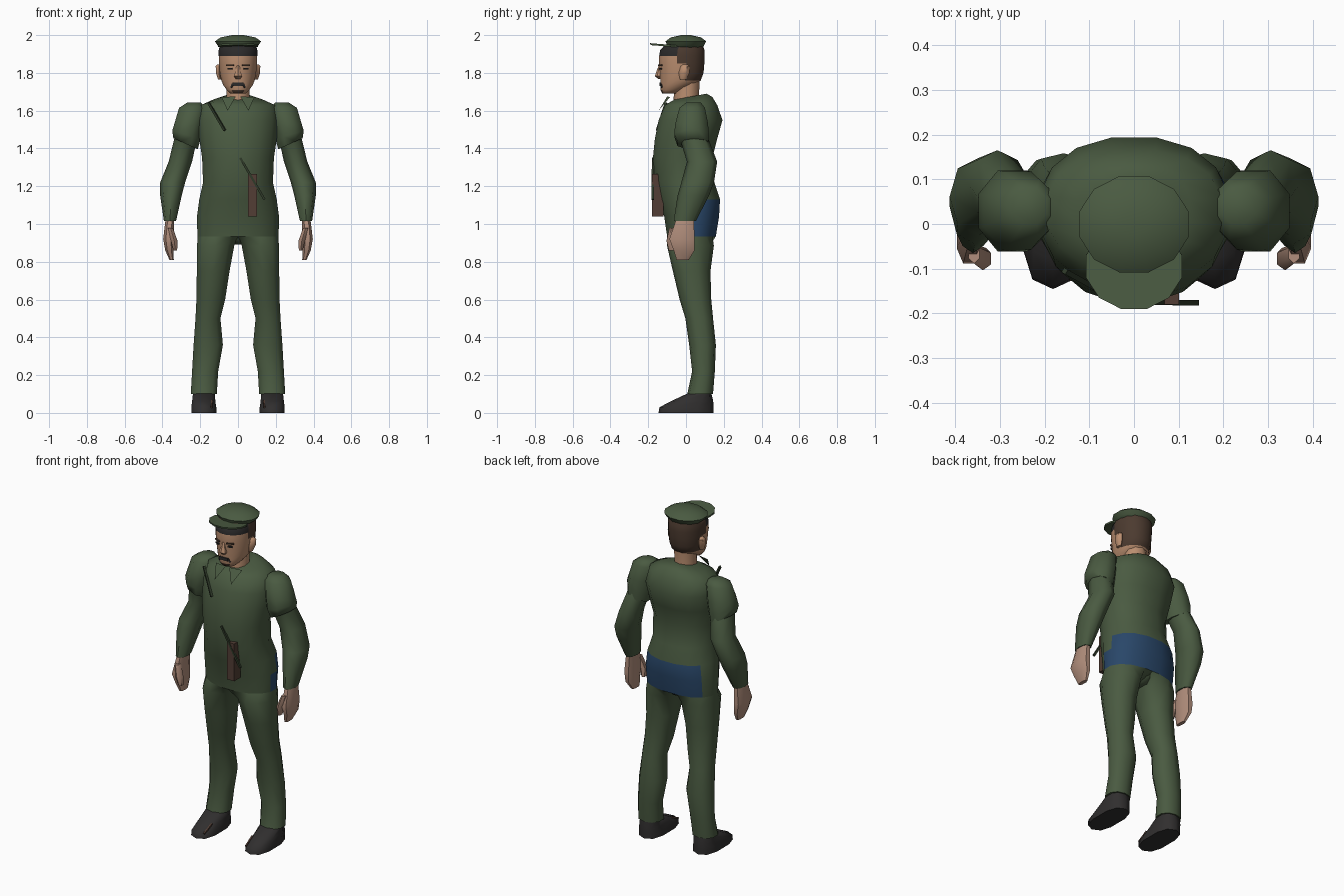
import bpy, bmesh, math
from mathutils import Vector

COLOURS = {
    "uniform_green": (0.068, 0.103, 0.053), "cloth_blue": (0.022, 0.062, 0.14),
    "face_skin": (0.49, 0.27, 0.16), "hand_skin": (0.44, 0.27, 0.2),
    "hair_brown": (0.072, 0.043, 0.029), "dark_hair": (0.024, 0.023, 0.023),
    "shoe_black": (0.03, 0.028, 0.028), "leather_brown": (0.085, 0.048, 0.035),
    "strap_green": (0.028, 0.042, 0.022),
}
MATS = {}
for key, rgb in COLOURS.items():
    MATS[key] = bpy.data.materials.new(key)
    MATS[key].diffuse_color = (*rgb, 1)


def finish(name, bm, mats, rule=None, angle=50):
    """Turn a bmesh into an object; rule picks the material from a face centre."""
    bmesh.ops.recalc_face_normals(bm, faces=bm.faces)
    for f in bm.faces:
        f.smooth = True
        if rule:
            f.material_index = rule(f.calc_center_median())
    me = bpy.data.meshes.new(name)
    bm.to_mesh(me)
    bm.free()
    for m in mats:
        me.materials.append(MATS[m])
    me.set_sharp_from_angle(angle=math.radians(angle))
    ob = bpy.data.objects.new(name, me)
    bpy.context.collection.objects.link(ob)
    return ob


def ring_points(row, n, p, p_front=None, phase=0.5):
    """Rounded ring from (z, x0, x1, y0, y1[, y tilt[, x tilt]])."""
    z, x0, x1, y0, y1, *tilt = row
    ty, tx = (tilt + [0, 0])[:2]
    pts = []
    for i in range(n):
        a = math.tau * (i + phase) / n
        c, s = math.cos(a), math.sin(a)
        e = p_front if p_front and s < 0 else p
        k = math.cos(math.pi / n) ** e if phase else 1
        x = (x0 + x1) / 2 + math.copysign(abs(c) ** e, c) / k * (x1 - x0) / 2
        y = (y0 + y1) / 2 + math.copysign(abs(s) ** e, s) / k * (y1 - y0) / 2
        pts.append((x, y, z + ty * y + tx * x))
    return pts


def loft(name, rows, mats, side=1, n=12, p=1.0, rule=None, angle=50,
         p_front=None, phase=0.5, first=None, open_start=False):
    """Skin a stack of rings; first is an optional ready-made starting ring."""
    bm = bmesh.new()
    rings = [ring_points(r, n, p, p_front, phase) for r in rows]
    if first:
        rings.insert(0, first)
    rings = [[bm.verts.new((side * x, y, z)) for x, y, z in r] for r in rings]
    for a, b in zip(rings, rings[1:]):
        for i in range(n):
            j = (i + 1) % n
            bm.faces.new((a[i], a[j], b[j], b[i]))
    if not open_start:
        bm.faces.new(rings[0])
    bm.faces.new(rings[-1])
    return finish(name, bm, mats, rule, angle)


def sym(rows):
    """Expand (z, half width, y0, y1[, tilt]) to full rows."""
    return [(r[0], -r[1], r[1], *r[2:]) for r in rows]


def box(name, centre, size, mat, direction=None):
    bm = bmesh.new()
    bmesh.ops.create_cube(bm, size=1)
    for v in bm.verts:
        v.co = Vector(v.co[i] * size[i] for i in range(3))
    ob = finish(name, bm, [mat], angle=30)
    ob.location = centre
    if direction is not None:
        ob.rotation_euler = direction.to_track_quat('Z', 'Y').to_euler()
    return ob


def bar(name, a, b, w, mat):
    a, b = Vector(a), Vector(b)
    return box(name, (a + b) / 2, (w, w, (b - a).length), mat, b - a)


# Torso with the blue patch across the seat
def seat(c):
    return int(c.z < 1.13 and c.y > (0.03 if c.x > 0 else 0.105))


body = sym([
    (0.935, 0.215, -0.10, 0.158), (1.04, 0.217, -0.115, 0.175),
    (1.13, 0.205, -0.145, 0.18), (1.22, 0.185, -0.165, 0.15), (1.35, 0.19, -0.175, 0.14),
    (1.45, 0.205, -0.165, 0.165), (1.55, 0.212, -0.145, 0.193), (1.63, 0.195, -0.11, 0.165),
    (1.655, 0.125, -0.085, 0.14, 0.12), (1.67, 0.065, -0.06, 0.11, 0.18)])
loft("torso", body, ["uniform_green", "cloth_blue"], n=16, p=0.88, p_front=0.97,
     rule=seat, angle=80, open_start=True)
loft("crotch", sym([(0.95, 0.075, -0.09, 0.145), (0.915, 0.05, -0.075, 0.125),
                    (0.892, 0.035, -0.04, 0.09)]), ["uniform_green"], n=10, angle=80)

# Hip seam: half of the lowest torso ring plus the centre line, front to back
hip = ring_points(body[0], 16, 0.88, 0.97)
half = [(0, -0.10, 0.935)] + hip[12:] + hip[:4] + [(0, 0.158, 0.935)]
hip_ring = half[5:] + half[:5]

for side, tag in ((1, "right"), (-1, "left")):
    # Trouser legs and shoes
    loft(f"{tag}_leg", [
        (0.885, 0.02, 0.216, -0.095, 0.142), (0.75, 0.045, 0.218, -0.065, 0.125),
        (0.6, 0.068, 0.22, -0.03, 0.13), (0.5, 0.093, 0.225, 0.0, 0.14),
        (0.36, 0.08, 0.235, 0.02, 0.155), (0.22, 0.105, 0.243, 0.035, 0.15),
        (0.1, 0.112, 0.25, 0.01, 0.14)],
        ["uniform_green"], side, n=10, p=0.9, angle=80, first=hip_ring, open_start=True)
    loft(f"{tag}_shoe", [
        (0.0, 0.115, 0.247, -0.14, 0.14), (0.03, 0.115, 0.247, -0.135, 0.14),
        (0.062, 0.12, 0.243, -0.075, 0.14), (0.105, 0.122, 0.238, 0.015, 0.132)],
        ["shoe_black"], side, n=10, p=0.75, angle=60)
    bar(f"{tag}_shoe_trim", (side * 0.14, -0.125, 0.03), (side * 0.137, -0.055, 0.065),
        0.009, "leather_brown")
    # Shoulder sleeve with slanted hem, lower sleeve, hand, thumb
    loft(f"{tag}_shoulder_sleeve", [
        (1.642, 0.195, 0.27, 0.0, 0.08), (1.615, 0.17, 0.312, -0.035, 0.10),
        (1.53, 0.185, 0.337, -0.057, 0.117), (1.39, 0.198, 0.348, -0.062, 0.12, 0, 0.3),
        (1.30, 0.213, 0.342, -0.045, 0.12, 0, 0.45)],
        ["uniform_green"], side, n=8, angle=60)
    loft(f"{tag}_forearm_sleeve", [
        (1.46, 0.215, 0.335, -0.035, 0.115), (1.33, 0.243, 0.367, 0.005, 0.165),
        (1.22, 0.28, 0.412, -0.025, 0.148), (1.15, 0.298, 0.412, -0.045, 0.122),
        (1.015, 0.328, 0.392, -0.065, 0.052)],
        ["uniform_green"], side, n=8, p=0.93, phase=0, angle=60)
    loft(f"{tag}_hand", [
        (1.03, 0.338, 0.383, -0.05, 0.042), (0.92, 0.34, 0.396, -0.088, 0.045),
        (0.86, 0.342, 0.385, -0.065, 0.045), (0.81, 0.34, 0.363, -0.05, 0.015)],
        ["hand_skin"], side, n=8, p=0.8)
    loft(f"{tag}_thumb", [
        (0.98, 0.345, 0.37, -0.085, -0.045), (0.91, 0.32, 0.355, -0.1, -0.055),
        (0.86, 0.322, 0.342, -0.088, -0.055)],
        ["hand_skin"], side, n=6)
    # Collar point
    bm = bmesh.new()
    bm.faces.new([bm.verts.new((side * x, y, z)) for x, y, z in
                  ((0.012, -0.1, 1.675), (0.088, -0.085, 1.672), (0.055, -0.145, 1.6))])
    finish(f"{tag}_collar_point", bm, ["uniform_green"])
    # Ear, eye and brow
    loft(f"{tag}_ear", [
        (1.765, 0.085, 0.105, -0.03, 0.0), (1.8, 0.085, 0.117, -0.035, 0.015),
        (1.835, 0.085, 0.118, -0.025, 0.015), (1.845, 0.085, 0.108, -0.015, 0.005)],
        ["face_skin"], side, n=6)
    for part, z, w, h, mat in (("eye", 1.822, 0.026, 0.009, "dark_hair"),
                               ("brow", 1.84, 0.042, 0.007, "hair_brown")):
        plate = box(f"{tag}_{part}", (side * 0.042, -0.136, z), (w, 0.009, h), mat)
        plate.rotation_euler.z = side * 0.42


# Head: brown hair behind with sideburns, dark fringe, beard on the chin
def head_rule(c):
    if c.z > 1.885:
        return 1 if c.y > -0.03 else 2
    if c.z > 1.75 and c.y > (-0.045 if c.z > 1.85 else 0.015):
        return 1
    return 1 if c.z < 1.71 and c.y < -0.1 and abs(c.x) < 0.03 else 0


loft("neck", sym([(1.6, 0.065, -0.06, 0.07), (1.67, 0.06, -0.062, 0.065),
                  (1.78, 0.062, -0.05, 0.07)]), ["face_skin"], n=10)
loft("head", sym([
    (1.69, 0.04, -0.125, -0.05), (1.71, 0.06, -0.135, -0.01), (1.735, 0.078, -0.134, 0.04),
    (1.76, 0.088, -0.136, 0.078), (1.8, 0.096, -0.138, 0.093), (1.85, 0.1, -0.142, 0.097),
    (1.89, 0.102, -0.142, 0.099), (1.92, 0.102, -0.137, 0.098), (1.95, 0.095, -0.11, 0.088)]),
    ["face_skin", "hair_brown", "dark_hair"], n=16, p=0.95, rule=head_rule, angle=70)
loft("nose", sym([(1.768, 0.012, -0.145, -0.12), (1.783, 0.022, -0.162, -0.12),
                  (1.81, 0.013, -0.153, -0.12), (1.84, 0.008, -0.143, -0.12)]),
     ["face_skin"], n=6)
box("moustache", (0, -0.136, 1.739), (0.056, 0.009, 0.018), "dark_hair")
for side, tag in ((1, "right"), (-1, "left")):
    bar(f"{tag}_moustache_end", (side * 0.027, -0.132, 1.742), (side * 0.036, -0.126, 1.722),
        0.009, "dark_hair")

# Flat round cap with peak
loft("cap_crown", sym([(1.93, 0.09, -0.1, 0.085), (1.945, 0.108, -0.1, 0.095),
                       (1.967, 0.122, -0.108, 0.107), (1.988, 0.092, -0.08, 0.08),
                       (2.0, 0.03, -0.025, 0.025)]), ["uniform_green"], n=12, angle=40)
loft("cap_peak", sym([(1.932, 0.107, -0.188, 0.0, -0.08), (1.942, 0.107, -0.19, 0.0, -0.08)]),
     ["uniform_green"], n=12, angle=40)

# Belt pouch and straps
box("pouch", (0.077, -0.15, 1.152), (0.047, 0.06, 0.226), "leather_brown")
bar("belt_strap", (0.012, -0.175, 1.35), (0.14, -0.176, 1.13), 0.012, "strap_green")
bar("chest_strap", (-0.155, -0.105, 1.64), (-0.07, -0.152, 1.495), 0.012, "strap_green")
